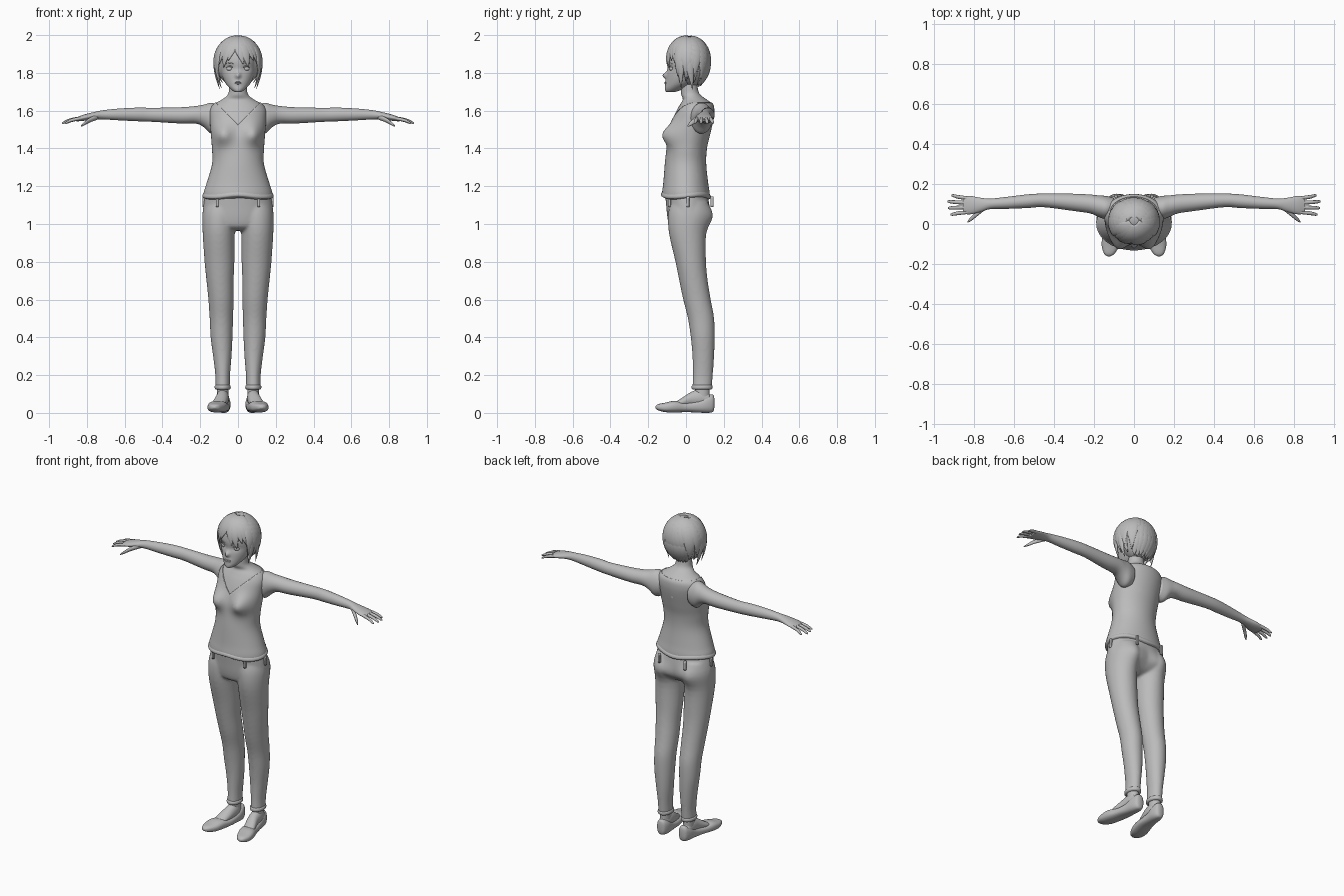
import bpy, bmesh, math
from mathutils import Vector

cube = bpy.data.objects.get("Cube")
if cube:
    bpy.data.objects.remove(cube)

grey = bpy.data.materials.new("plain grey")
grey.use_nodes = True
grey.diffuse_color = (0.5, 0.5, 0.5, 1)
grey.node_tree.nodes["Principled BSDF"].inputs["Base Color"].default_value = (0.5, 0.5, 0.5, 1)


def finish(name, bm):
    bmesh.ops.recalc_face_normals(bm, faces=bm.faces[:])
    for f in bm.faces:
        f.smooth = True
    me = bpy.data.meshes.new(name)
    bm.to_mesh(me)
    bm.free()
    me.materials.append(grey)
    ob = bpy.data.objects.new(name, me)
    bpy.context.collection.objects.link(ob)
    return ob


def smooth_rows(rows, sub):
    """Catmull-Rom interpolation of cross-section rows."""
    out = []
    for i in range(len(rows) - 1):
        quad = (rows[max(i - 1, 0)], rows[i], rows[i + 1], rows[min(i + 2, len(rows) - 1)])
        for k in range(sub):
            t = k / sub
            out.append([b + 0.5 * t * (c - a + t * (2*a - 5*b + 4*c - d + t * (3*(b - c) + d - a)))
                        for a, b, c, d in zip(*quad)])
    return out + [list(rows[-1])]


def loft(bm, rows, frame, n=32, sub=4, power=1.0, caps=True):
    """Skin a tube through the rows; frame gives centre and two radius vectors."""
    rings = []
    for row in smooth_rows(rows, sub):
        c, u, v = (Vector(p) for p in frame(row))
        ring = []
        for i in range(n):
            a = 2 * math.pi * i / n
            ca, sa = math.cos(a), math.sin(a)
            ring.append(bm.verts.new(c + u * math.copysign(abs(ca) ** power, ca)
                                     + v * math.copysign(abs(sa) ** power, sa)))
        rings.append(ring)
    for lo, hi in zip(rings, rings[1:]):
        for i in range(n):
            bm.faces.new((lo[i], lo[(i + 1) % n], hi[(i + 1) % n], hi[i]))
    if caps:
        bm.faces.new(rings[0])
        bm.faces.new(rings[-1])
    return bm


def upright(s=1, grow=0):
    # row: z, centre x, half width, front y, back y
    return lambda r: ((s * r[1], (r[3] + r[4]) / 2, r[0]), (r[2] + grow, 0, 0),
                      (0, (r[4] - r[3]) / 2 + grow, 0))


def lengthwise(s):
    # row: y, centre x, half width, bottom z, top z
    return lambda r: ((s * r[1], r[0], (r[3] + r[4]) / 2), (r[2], 0, 0), (0, 0, (r[4] - r[3]) / 2))


def sideways(s):
    # row: x, y, z, y radius, z radius
    return lambda r: ((s * r[0], r[1], r[2]), (0, r[3], 0), (0, 0, r[4]))


def gauss(d, w):
    return math.exp(-(d / w) ** 2)


def ball(name, c, r):
    bm = bmesh.new()
    bmesh.ops.create_uvsphere(bm, u_segments=32, v_segments=20, radius=1)
    for v in bm.verts:
        v.co = Vector(c) + Vector(x * k for x, k in zip(v.co, r))
    return finish(name, bm)


def bust(bm):
    for v in bm.verts:
        if v.co.y < 0.02:
            v.co.y -= 0.05 * gauss(abs(v.co.x) - 0.085, 0.05) * gauss(v.co.z - 1.475, 0.055)


# Torso: shared sections for the sleeveless top and the skin above it
TOP = [(1.14, 0, .178, -.122, .122), (1.17, 0, .176, -.121, .12), (1.22, 0, .16, -.115, .112),
       (1.32, 0, .132, -.107, .102), (1.4, 0, .133, -.098, .106)]
CHEST = [(1.47, 0, .138, -.09, .122), (1.55, 0, .144, -.07, .14), (1.6, 0, .144, -.05, .145),
         (1.635, 0, .125, -.03, .138), (1.66, 0, .083, -.017, .108)]
NECK = [(1.685, 0, .054, -.025, .075), (1.72, 0, .047, -.025, .062), (1.79, 0, .045, -.02, .06)]
bm = loft(bmesh.new(), CHEST + NECK, upright(), n=48)
bust(bm)
finish("chest_and_neck", bm)

bm = loft(bmesh.new(), TOP + CHEST, upright(grow=.005), n=64, sub=5)
bust(bm)
bmesh.ops.delete(bm, geom=[f for f in bm.faces if len(f.verts) > 4], context='FACES_ONLY')
# cut the V neckline and the round back neckline
for co, no in (((0, 0, 1.525), (-1, 0, 1)), ((0, 0, 1.525), (1, 0, 1)),
               ((0, .06, 0), (0, 1, 0)), ((0, 0, 1.642), (0, 0, 1))):
    bmesh.ops.bisect_plane(bm, geom=bm.verts[:] + bm.edges[:] + bm.faces[:], plane_co=co, plane_no=no)
cut = []
for f in bm.faces:
    c = f.calc_center_median()
    if c.z > (1.525 + abs(c.x) if c.y < .06 else 1.642):
        cut.append(f)
bmesh.ops.delete(bm, geom=cut, context='FACES')
for v in bm.verts:
    if v.co.z < 1.19:
        v.co.z += .007 * math.sin(3 * math.atan2(v.co.y, v.co.x)) * (1.19 - v.co.z) / .05
top = finish("sleeveless_top", bm)
mod = top.modifiers.new("cloth", 'SOLIDIFY')
mod.thickness = .006

# Folded hem around the bottom of the top
bm = bmesh.new()
loft(bm, [(1.135, 0, .17, -.115, .115), (1.142, 0, .186, -.13, .13),
          (1.155, 0, .187, -.131, .131), (1.168, 0, .178, -.122, .122)], upright(), n=48)
for v in bm.verts:
    v.co.z += .006 * math.sin(3 * math.atan2(v.co.y, v.co.x))
finish("top_hem", bm)

# Trousers: hips and both legs fused into one skin
bm = loft(bmesh.new(), [(1.17, 0, .17, -.112, .112), (1.1, 0, .183, -.105, .122), (1.03, 0, .188, -.098, .122),
                        (.985, 0, .165, -.085, .09), (.965, 0, .08, -.05, .05)], upright(), n=48)
LEG = [(1.12, .085, .085, -.08, .11), (1.05, .097, .091, -.095, .12), (.95, .102, .085, -.09, .105),
       (.8, .098, .079, -.056, .106), (.7, .095, .072, -.036, .115), (.6, .09, .067, -.015, .131),
       (.5, .088, .062, .01, .149), (.4, .087, .058, .025, .152), (.3, .083, .049, .034, .149),
       (.2, .081, .039, .036, .142), (.13, .081, .038, .033, .137)]
for s in (1, -1):
    loft(bm, LEG, upright(s), n=32)
for v in bm.verts:
    if v.co.y > 0:
        v.co.y += .024 * gauss(abs(v.co.x) - .09, .06) * gauss(v.co.z - 1.04, .06)
trousers = finish("trousers", bm)
mod = trousers.modifiers.new("fuse", 'REMESH')
mod.mode = 'VOXEL'
mod.voxel_size = .008
mod.use_smooth_shade = True
mod = trousers.modifiers.new("soften", 'SMOOTH')
mod.iterations = 6

# Belt loops
for x, y in ((.11, -.088), (.182, .01), (.09, .138)):
    for s in (1, -1):
        bm = bmesh.new()
        loft(bm, [(1.09, x, .007, y - .008, y + .008), (1.145, x, .007, y - .008, y + .008)],
             upright(s), n=12, power=.4)
        finish("belt_loop", bm)

FOOT = [(.125, .081, .025, .03, .1), (.08, .081, .033, .03, .125), (.03, .085, .034, .03, .112),
        (-.03, .1, .036, .03, .074), (-.07, .107, .03, .03, .05)]
SHOE = [(.151, .076, .008, .035, .07), (.143, .076, .026, .006, .096), (.11, .077, .037, 0, .092),
        (.06, .082, .039, .002, .066), (0, .091, .045, .004, .056), (-.06, .107, .05, .002, .064),
        (-.11, .117, .044, .004, .054), (-.148, .123, .026, .014, .046), (-.162, .125, .007, .025, .035)]
ARM = [(.1, .085, 1.56, .045, .065), (.14, .082, 1.56, .058, .082), (.18, .09, 1.572, .053, .06),
       (.22, .1, 1.578, .047, .047), (.3, .108, 1.575, .043, .043), (.45, .118, 1.578, .034, .037),
       (.53, .114, 1.58, .034, .036), (.63, .106, 1.58, .03, .031), (.715, .101, 1.578, .026, .024),
       (.76, .096, 1.573, .034, .02), (.82, .094, 1.562, .046, .016), (.855, .094, 1.554, .04, .011)]
FINGERS = [(.84, .128, .912, .142), (.85, .106, .932, .112), (.85, .083, .93, .08), (.84, .06, .917, .048)]
for s, side in ((1, "left"), (-1, "right")):
    # Trouser cuffs, feet and flat shoes
    finish(side + "_cuff", loft(bmesh.new(), [(.124, .081, .036, .035, .135), (.13, .081, .042, .03, .14),
           (.142, .081, .042, .03, .14), (.148, .081, .037, .035, .137)], upright(s)))
    finish(side + "_ankle", loft(bmesh.new(), [(.05, .081, .03, .045, .125), (.17, .081, .031, .048, .125)],
                                 upright(s)))
    finish(side + "_foot", loft(bmesh.new(), FOOT, lengthwise(s)))
    finish(side + "_shoe", loft(bmesh.new(), SHOE, lengthwise(s), power=.8))
    # Arm, fingers and thumb
    bm = loft(bmesh.new(), ARM, sideways(s))
    for x0, y0, x1, y1 in FINGERS:
        loft(bm, [(x0 - .02, y0, 1.562, .009, .009), ((x0 + x1) / 2, (y0 + y1) / 2, 1.55, .0095, .009),
                  (x1 - .008, y1, 1.537, .007, .006), (x1, y1, 1.534, .002, .002)], sideways(s), n=12)
    loft(bm, [(.74, .085, 1.568, .012, .014), (.785, .05, 1.55, .013, .013),
              (.815, .025, 1.53, .011, .009), (.832, .01, 1.518, .003, .003)], sideways(s), n=12)
    finish(side + "_arm", bm)

# Head with a small nose
bm = loft(bmesh.new(), [(1.698, 0, .012, -.1, -.07), (1.704, 0, .026, -.109, -.04), (1.72, 0, .045, -.111, -.005),
                        (1.745, 0, .066, -.107, .04), (1.78, 0, .083, -.103, .075), (1.82, 0, .092, -.099, .09),
                        (1.87, 0, .096, -.1, .1), (1.92, 0, .088, -.085, .1), (1.96, 0, .05, -.04, .06)],
          upright(), n=64, sub=6)
for v in bm.verts:
    if v.co.y < -.03:
        v.co.y -= .022 * gauss(v.co.x, .012) * gauss(v.co.z - 1.787, .016)
        v.co.y += .007 * gauss(abs(v.co.x) - .042, .026) * gauss(v.co.z - 1.823, .016)
        v.co.y -= .005 * gauss(v.co.x, .02) * gauss(v.co.z - 1.748, .012)
finish("head", bm)

# Face details
for s in (1, -1):
    ball("eye", (s * .042, -.076, 1.822), (.019, .012, .012))
    for name, z, h, y in (("eyelid", 1.832, .004, -.085), ("eyebrow", 1.85, .003, -.09)):
        bm = loft(bmesh.new(), [(.02, y - .004, z - .004, .002, .001), (.042, y, z + .003, .006, h),
                                (.066, y + .018, z - .002, .002, .001)], sideways(s), n=10)
        finish(name, bm)
for z in (1.743, 1.75):
    ball("lip", (0, -.106, z), (.02, .008, .004))

# Short hair: cap plus tapering locks that fan out from the crown
ball("hair_cap", (0, .028, 1.862), (.121, .102, .135))


def lock(bm, az, p0, p1, width, sweep=0, flick=.1, thick=.011):
    def frame(r):
        t = r[0]
        p, a = p0 + (p1 - p0) * t, az + sweep * t * t
        d = Vector((math.sin(p) * math.sin(a), -math.sin(p) * math.cos(a), math.cos(p)))
        k = .96 + flick * t ** 3
        taper = math.sin(math.pi * (.2 + .78 * t))
        across = Vector((math.cos(a), math.sin(a), 0))
        return ((d.x * .122 * k, .012 + d.y * .116 * k, 1.862 + d.z * .136 * k),
                across * width * taper, d * thick * taper)
    loft(bm, [(0,), (1,)], frame, n=12, sub=12)


bm = bmesh.new()
for i in range(9):  # fringe
    az = -1.0 + i * .25
    lock(bm, az, .15, 1.55 + .13 * (i % 3), .034, .22 if i > 3 else -.18, .05)
for s in (1, -1):   # sides and temples
    for i in range(7):
        lock(bm, s * (1.2 + .2 * i), .3, 2.15 + .1 * (i % 4), .034, s * (.12 if i % 2 else -.15), .14)
    lock(bm, s * 1.25, 1.1, 2.5, .02, s * -.1, .35)
    lock(bm, s * 1.6, 1.2, 2.5, .022, s * .2, .4)
for i in range(7):  # back and nape
    az = math.pi + (i - 3) * .24
    lock(bm, az, .2, 2.25, .04, .1, .02)
    lock(bm, az + .1, 1.5, 2.6 + .07 * (i % 2), .03, -.15, .16)
finish("hair_locks", bm)
